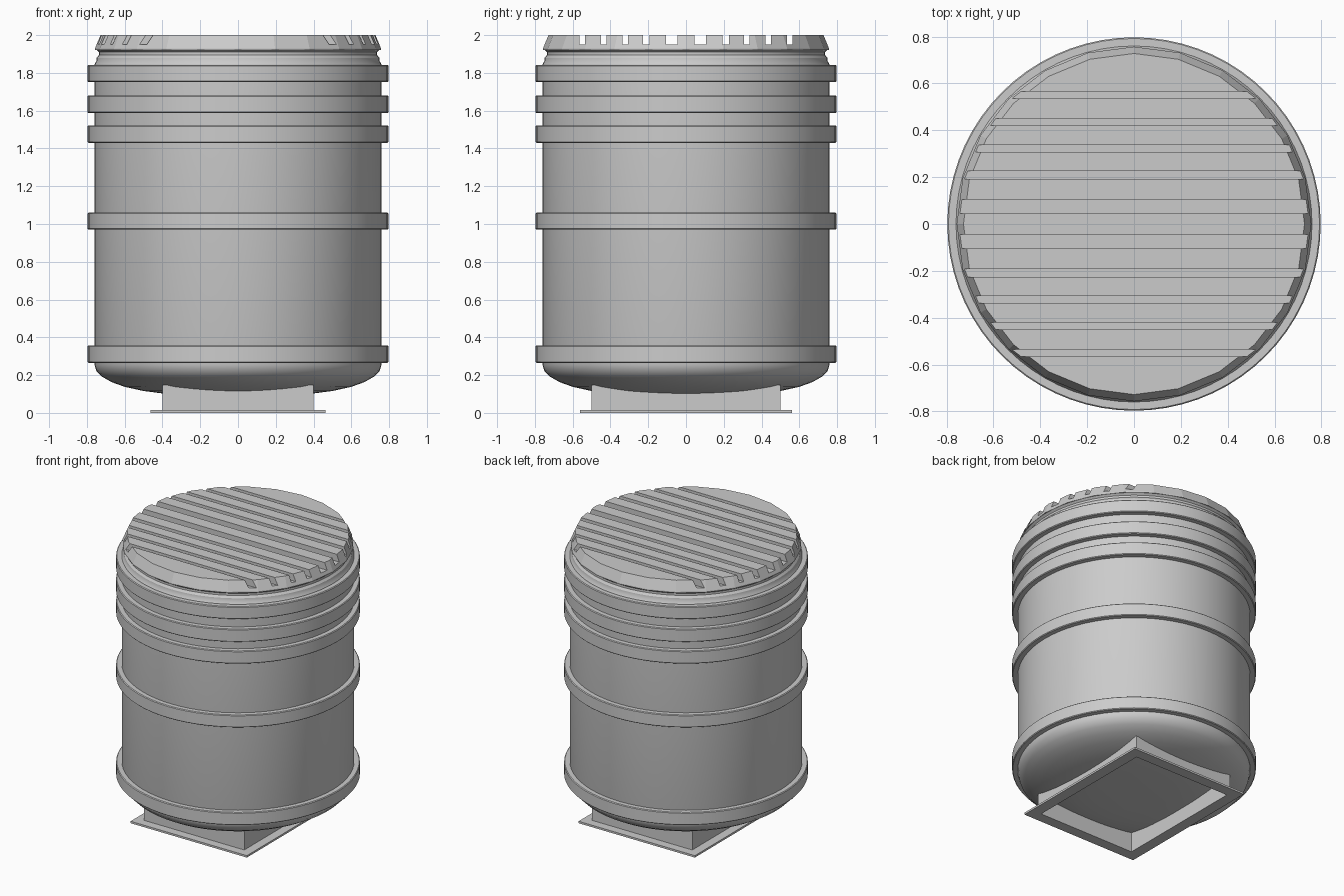
import bpy, bmesh, math
from mathutils import Matrix

if "Cube" in bpy.data.objects:
    bpy.data.objects.remove(bpy.data.objects["Cube"])


def finish(name, bm, smooth=True):
    bmesh.ops.remove_doubles(bm, verts=bm.verts, dist=1e-5)
    bmesh.ops.recalc_face_normals(bm, faces=bm.faces)
    me = bpy.data.meshes.new(name)
    bm.to_mesh(me)
    bm.free()
    ob = bpy.data.objects.new(name, me)
    bpy.context.collection.objects.link(ob)
    bpy.ops.object.select_all(action='DESELECT')
    ob.select_set(True)
    bpy.context.view_layer.objects.active = ob
    if smooth:
        bpy.ops.object.shade_smooth_by_angle(angle=math.radians(30))
    return ob


def lathe(name, profile, segs=72, closed=False, smooth=True):
    """Spin an (r, z) profile around the z axis."""
    bm = bmesh.new()
    vs = [bm.verts.new((0, r, z)) for r, z in profile]
    edges = [bm.edges.new(p) for p in zip(vs, vs[1:])]
    if closed:
        edges.append(bm.edges.new((vs[-1], vs[0])))
    bmesh.ops.spin(bm, geom=vs + edges, cent=(0, 0, 0), axis=(0, 0, 1),
                   angle=2 * math.pi, steps=segs, use_merge=True)
    return finish(name, bm, smooth)


def rect_frame(name, outer, inner, z0, z1):
    """Rectangular tube given half sizes of outer and inner outline."""
    bm = bmesh.new()
    corners = [(-1, -1), (1, -1), (1, 1), (-1, 1)]
    loops = [[bm.verts.new((sx * h[0], sy * h[1], z)) for sx, sy in corners]
             for h, z in ((outer, z0), (outer, z1), (inner, z1), (inner, z0))]
    for a, b in zip(loops, loops[1:] + loops[:1]):
        for i in range(4):
            j = (i + 1) % 4
            bm.faces.new((a[i], a[j], b[j], b[i]))
    return finish(name, bm, smooth=False)


# Barrel body with dished bottom and necked shoulder
lathe("tank_body", [(0, 0.095), (0.25, 0.097), (0.4, 0.103), (0.5, 0.116),
                    (0.6, 0.138), (0.67, 0.163), (0.72, 0.192), (0.75, 0.222),
                    (0.76, 0.255), (0.76, 1.845), (0.75, 1.862), (0.748, 1.88),
                    (0.736, 1.895), (0.736, 1.91), (0.75, 1.922), (0.74, 1.93)])

# Reinforcing hoops
for i, (z0, z1) in enumerate([(0.265, 0.357), (0.97, 1.06), (1.43, 1.522),
                              (1.587, 1.68), (1.752, 1.842)]):
    c = 0.005
    lathe(f"hoop_{i + 1}", [(0.75, z0), (0.797 - c, z0), (0.797, z0 + c),
                            (0.797, z1 - c), (0.797 - c, z1), (0.75, z1)], closed=True)

# Faceted lid with straight grooves cut across it
lid = lathe("lid", [(0, 1.922), (0.757, 1.922), (0.757, 1.93), (0.728, 2.0), (0, 2.0)],
            segs=24, smooth=False)
bm = bmesh.new()
for y, w in ((0.075, 0.06), (0.21, 0.034), (0.322, 0.03), (0.436, 0.03), (0.55, 0.03)):
    for s in (-1, 1):
        bmesh.ops.create_cube(bm, size=1, matrix=Matrix.Translation((0, s * y, 2.0))
                              @ Matrix.Diagonal((2, w, 0.1, 1)))
cutter = finish("groove_cutter", bm, smooth=False)
cutter.hide_render = True
mod = lid.modifiers.new("grooves", 'BOOLEAN')
mod.operation, mod.object, mod.solver = 'DIFFERENCE', cutter, 'EXACT'
bpy.context.view_layer.objects.active = lid
bpy.ops.object.modifier_apply(modifier=mod.name)
bpy.data.objects.remove(cutter)

# Rectangular stand: thin wall and foot flange
rect_frame("stand_wall", (0.4, 0.5), (0.385, 0.485), 0.005, 0.148)
rect_frame("stand_flange", (0.464, 0.562), (0.385, 0.485), 0.0, 0.014)
